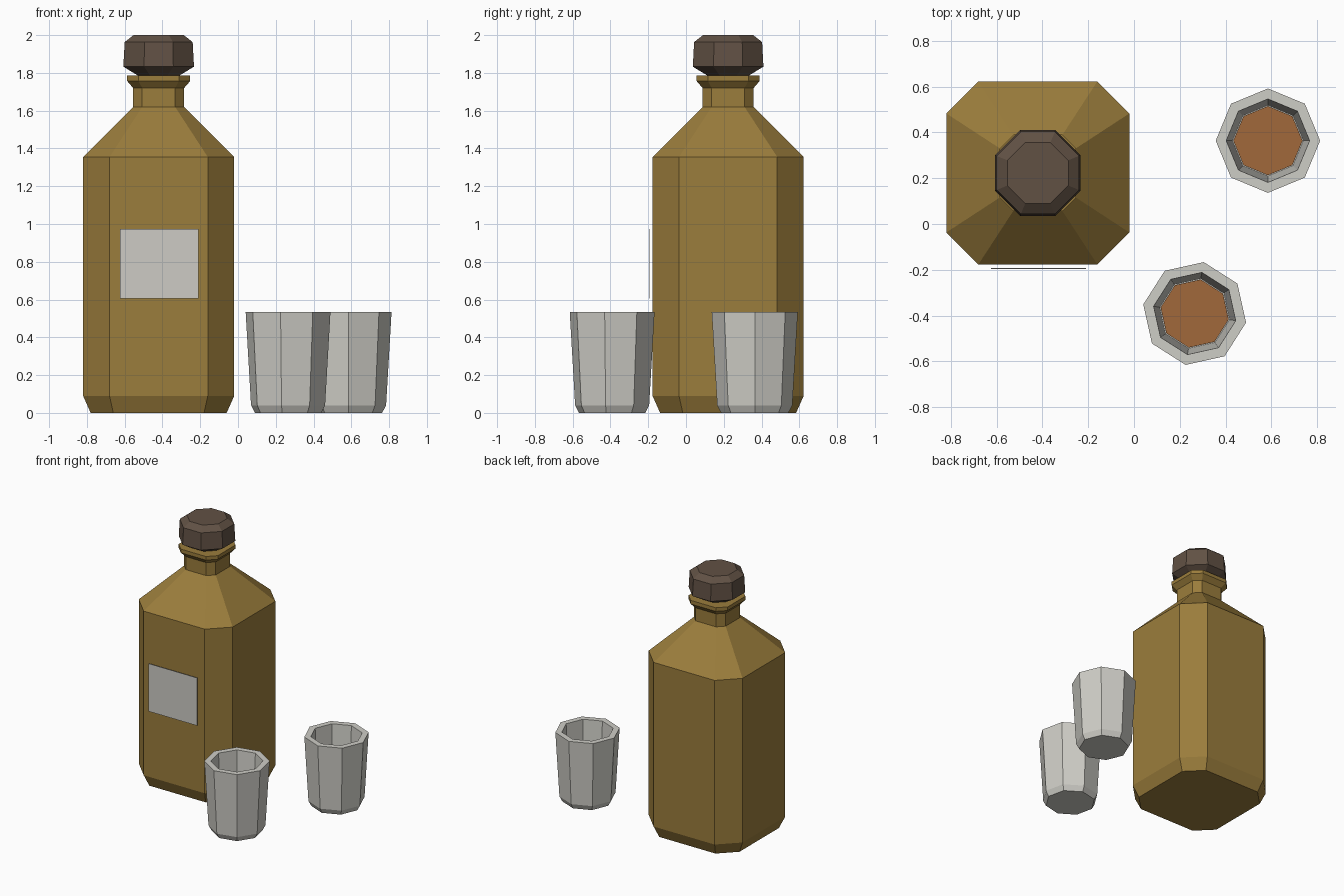
import bpy, bmesh, math

if "Cube" in bpy.data.objects:
    bpy.data.objects.remove(bpy.data.objects["Cube"])


def material(name, hex_code):
    """Flat colour from an sRGB hex code, stored as linear values."""
    rgb = [int(hex_code[i:i + 2], 16) / 255 for i in (0, 2, 4)]
    linear = [c / 12.92 if c <= 0.04045 else ((c + 0.055) / 1.055) ** 2.4 for c in rgb]
    mat = bpy.data.materials.new(name)
    mat.diffuse_color = (*linear, 1)
    mat.use_nodes = True
    mat.node_tree.nodes["Principled BSDF"].inputs["Base Color"].default_value = mat.diffuse_color
    return mat


AMBER = material("amber glass", "9b7d3c")
CAP = material("dark brown cap", "615144")
CLEAR = material("pale grey glass", "cecdc6")
PAPER = material("label paper", "cdcbc5")
DRINK = material("brown drink", "a1683b")


def chamfered_square(half, flat):
    """Square of the given half width whose sides are flat for +-flat."""
    return [(flat, -half), (half, -flat), (half, flat), (flat, half),
            (-flat, half), (-half, flat), (-half, -flat), (-flat, -half)]


def octagon(radius, turn=0):
    """Regular octagon with a corner at the turn angle."""
    return [(radius * math.cos(turn + i * math.pi / 4),
             radius * math.sin(turn + i * math.pi / 4)) for i in range(8)]


def loft(name, sections, location, mat):
    """Closed flat-shaded solid through a stack of (outline, z) sections."""
    bm = bmesh.new()
    rings = [[bm.verts.new((x, y, z)) for x, y in outline] for outline, z in sections]
    for low, high in zip(rings, rings[1:]):
        for i in range(len(low)):
            j = (i + 1) % len(low)
            bm.faces.new((low[i], low[j], high[j], high[i]))
    bm.faces.new(rings[0][::-1])
    bm.faces.new(rings[-1])
    bmesh.ops.recalc_face_normals(bm, faces=bm.faces[:])
    mesh = bpy.data.meshes.new(name)
    bm.to_mesh(mesh)
    bm.free()
    mesh.materials.append(mat)
    obj = bpy.data.objects.new(name, mesh)
    obj.location = location
    bpy.context.collection.objects.link(obj)
    return obj


BOTTLE_AT = (-0.42, 0.223, 0)

# Bottle: body, sloping shoulder, neck and flared lip
bottle_profile = [(0.36, 0.24, 0), (0.40, 0.26, 0.09), (0.40, 0.26, 1.355),
                  (0.135, 0.087, 1.62), (0.135, 0.087, 1.72),
                  (0.167, 0.107, 1.757), (0.167, 0.107, 1.785)]
loft("bottle", [(chamfered_square(h, f), z) for h, f, z in bottle_profile],
     BOTTLE_AT, AMBER)

# Faceted stopper on the lip
stopper_profile = [(0.10, 1.78), (0.187, 1.833), (0.18, 1.963), (0.133, 2.0)]
to_corner = 1 / math.cos(math.pi / 8)
loft("bottle_cap", [(octagon(h * to_corner, math.pi / 8), z) for h, z in stopper_profile],
     BOTTLE_AT, CAP)

# Thin label standing just off the front of the bottle
label_outline = [(-0.207, -0.002), (0.207, -0.002), (0.207, 0.002), (-0.207, 0.002)]
loft("label", [(label_outline, 0.605), (label_outline, 0.973)], (-0.417, -0.195, 0), PAPER)

# Two tumblers with hollow insides, each with a little drink at the bottom
tumbler_profile = [(0.178, 0), (0.199, 0.04), (0.228, 0.535),
                   (0.182, 0.535), (0.155, 0.06)]
for side, x, y, turn in (("back", 0.585, 0.364, 0), ("front", 0.265, -0.391, math.radians(-10))):
    loft(side + "_tumbler", [(octagon(r, turn), z) for r, z in tumbler_profile],
         (x, y, 0), CLEAR)
    loft(side + "_drink", [(octagon(0.147, turn), 0.058), (octagon(0.151, turn), 0.10)],
         (x, y, 0), DRINK)
